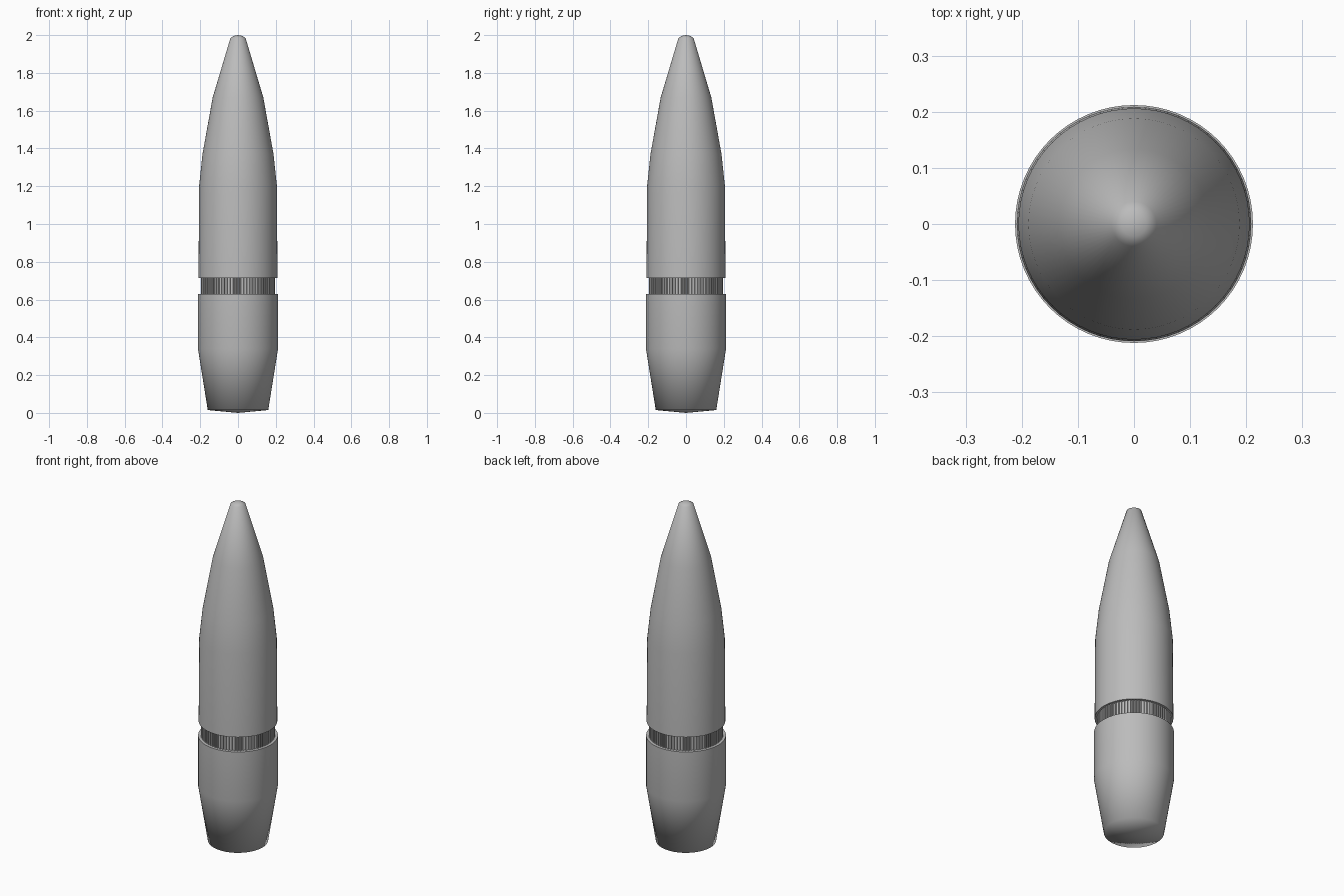
import bpy, bmesh
from math import cos, sin, tau

old = bpy.data.objects.get("Cube")
if old:
    bpy.data.objects.remove(old)

metal = bpy.data.materials.new("plain_grey_metal")
metal.use_nodes = True
grey = (0.5, 0.5, 0.5, 1)
metal.diffuse_color = grey
metal.node_tree.nodes["Principled BSDF"].inputs["Base Color"].default_value = grey


def finish(name, bm, smooth):
    bmesh.ops.recalc_face_normals(bm, faces=bm.faces)
    for f in bm.faces:
        f.smooth = smooth
    mesh = bpy.data.meshes.new(name)
    bm.to_mesh(mesh)
    bm.free()
    mesh.materials.append(metal)
    obj = bpy.data.objects.new(name, mesh)
    bpy.context.collection.objects.link(obj)
    return obj


def lathe(name, profile, sharp_heights=(), sides=64):
    """Spin (radius, height) points; rims at sharp_heights keep a hard edge."""
    bm = bmesh.new()
    verts = [bm.verts.new((r, 0, z)) for r, z in profile]
    edges = [bm.edges.new(pair) for pair in zip(verts, verts[1:])]
    bmesh.ops.spin(bm, geom=verts + edges, cent=(0, 0, 0), axis=(0, 0, 1),
                   angle=tau, steps=sides, use_merge=True)
    bmesh.ops.remove_doubles(bm, verts=bm.verts, dist=0.0001)
    for e in bm.edges:
        a, b = (v.co.z for v in e.verts)
        if abs(a - b) < 1e-4 and any(abs(a - h) < 1e-4 for h in sharp_heights):
            e.smooth = False
    return finish(name, bm, True)


groove_low, groove_high = 0.63, 0.715

# Tapered tail with a shallow domed base
lathe("tail_body", [(0, 0), (0.16, 0.015), (0.212, 0.34),
                    (0.212, groove_low), (0.18, groove_low)], [groove_low])

# Straight shank running into the pointed nose and rounded tip
lathe("nose_body", [(0.18, groove_high), (0.209, groove_high), (0.206, 1.2),
                    (0.188, 1.37), (0.134, 1.67), (0.04, 1.985),
                    (0.022, 1.996), (0, 2)], [groove_high])

# Knurled band at the bottom of the groove
teeth = 76
bm = bmesh.new()
ring = []
for i in range(teeth):
    for step, r in ((0, 0.197), (0.4, 0.197), (0.5, 0.191), (0.9, 0.191)):
        a = tau * (i + step) / teeth
        ring.append([bm.verts.new((r * cos(a), r * sin(a), z))
                     for z in (groove_low, groove_high)])
for p, q in zip(ring, ring[1:] + ring[:1]):
    bm.faces.new((p[0], q[0], q[1], p[1]))
finish("knurled_groove", bm, False)
